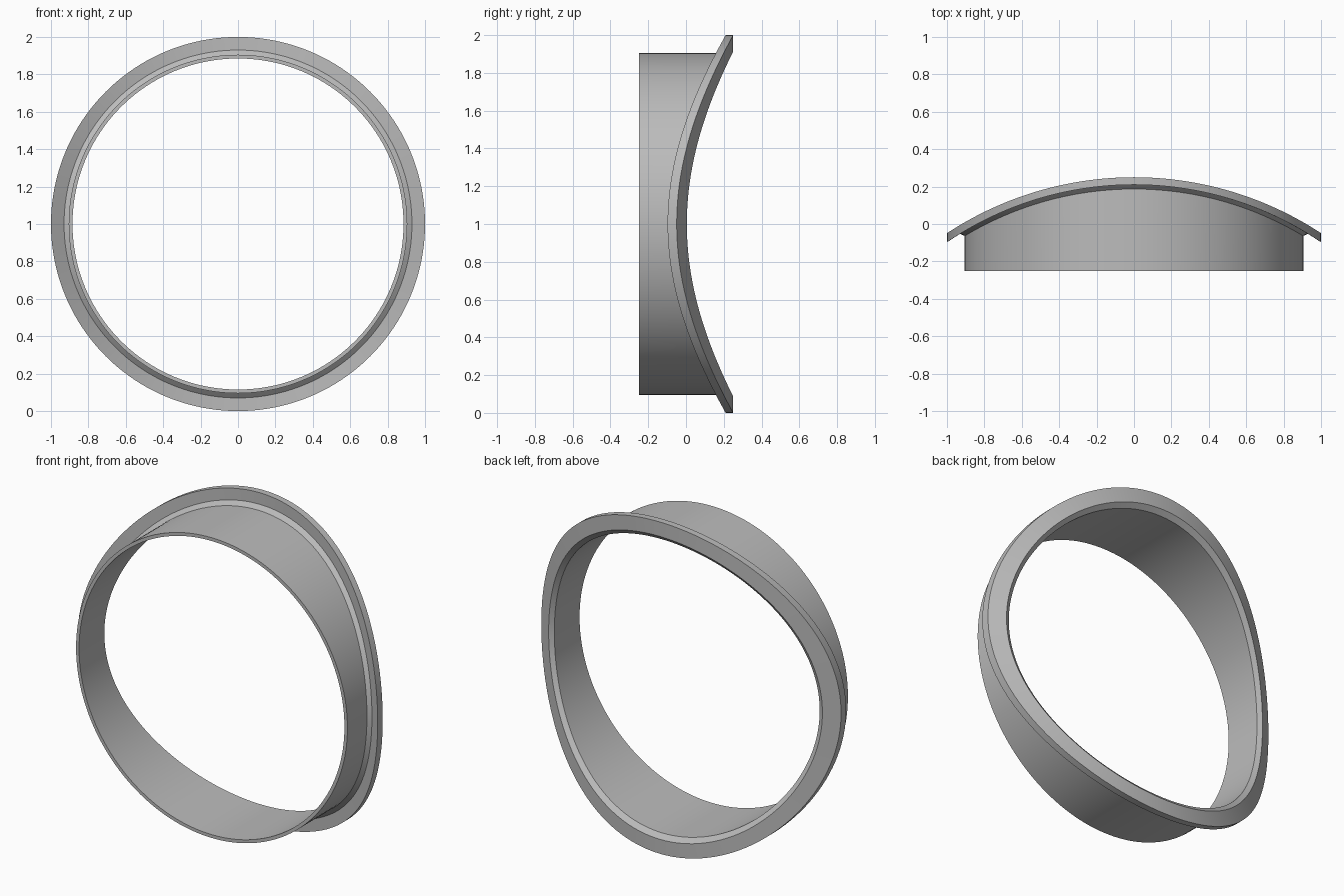
import bpy
import bmesh
from math import sin, cos, pi, sqrt

cube = bpy.data.objects.get("Cube")
if cube:
    bpy.data.objects.remove(cube, do_unlink=True)

SEGMENTS = 160
AXIS_Y = -1.57      # axis of the curved pipe the flange sits on
OUTER, INNER = 1.82, 1.78
FRONT_Y = -0.25

# Cross-section: ring radius and saddle radius (None = flat front rim)
PROFILE = [
    (0.885, None), (0.905, None),       # sleeve front rim
    (0.905, INNER - 0.023),             # sleeve outside
    (0.93, INNER),                      # outer chamfer
    (1.0, INNER), (1.0, OUTER),         # flange front and rim
    (0.913, OUTER),                     # flange back
    (0.885, OUTER - 0.026),             # inner chamfer
]


def ring(bm, radius, saddle):
    """Ring about the y axis, following a cylinder with a vertical axis."""
    verts = []
    for i in range(SEGMENTS):
        a = 2 * pi * i / SEGMENTS
        x, z = radius * sin(a), 1 + radius * cos(a)
        y = FRONT_Y if saddle is None else AXIS_Y + sqrt(saddle ** 2 - x ** 2)
        verts.append(bm.verts.new((x, y, z)))
    return verts


# Colour
grey = bpy.data.materials.new("plain_grey")
grey.use_nodes = True
colour = (0.5, 0.5, 0.5, 1)
grey.diffuse_color = colour
grey.node_tree.nodes["Principled BSDF"].inputs["Base Color"].default_value = colour

# Sleeve and saddle flange as one closed sweep
bm = bmesh.new()
rings = [ring(bm, r, s) for r, s in PROFILE]
for k, a in enumerate(rings):
    b = rings[(k + 1) % len(rings)]
    for i in range(SEGMENTS):
        j = (i + 1) % SEGMENTS
        bm.faces.new((a[i], a[j], b[j], b[i])).smooth = True
bmesh.ops.recalc_face_normals(bm, faces=bm.faces)

# Crisp edges around every ring, smooth along the bands
for verts in rings:
    for i, v in enumerate(verts):
        bm.edges.get((v, verts[(i + 1) % SEGMENTS])).smooth = False

mesh = bpy.data.meshes.new("saddle_collar")
bm.to_mesh(mesh)
bm.free()
mesh.materials.append(grey)
collar = bpy.data.objects.new("saddle_collar", mesh)
bpy.context.collection.objects.link(collar)
